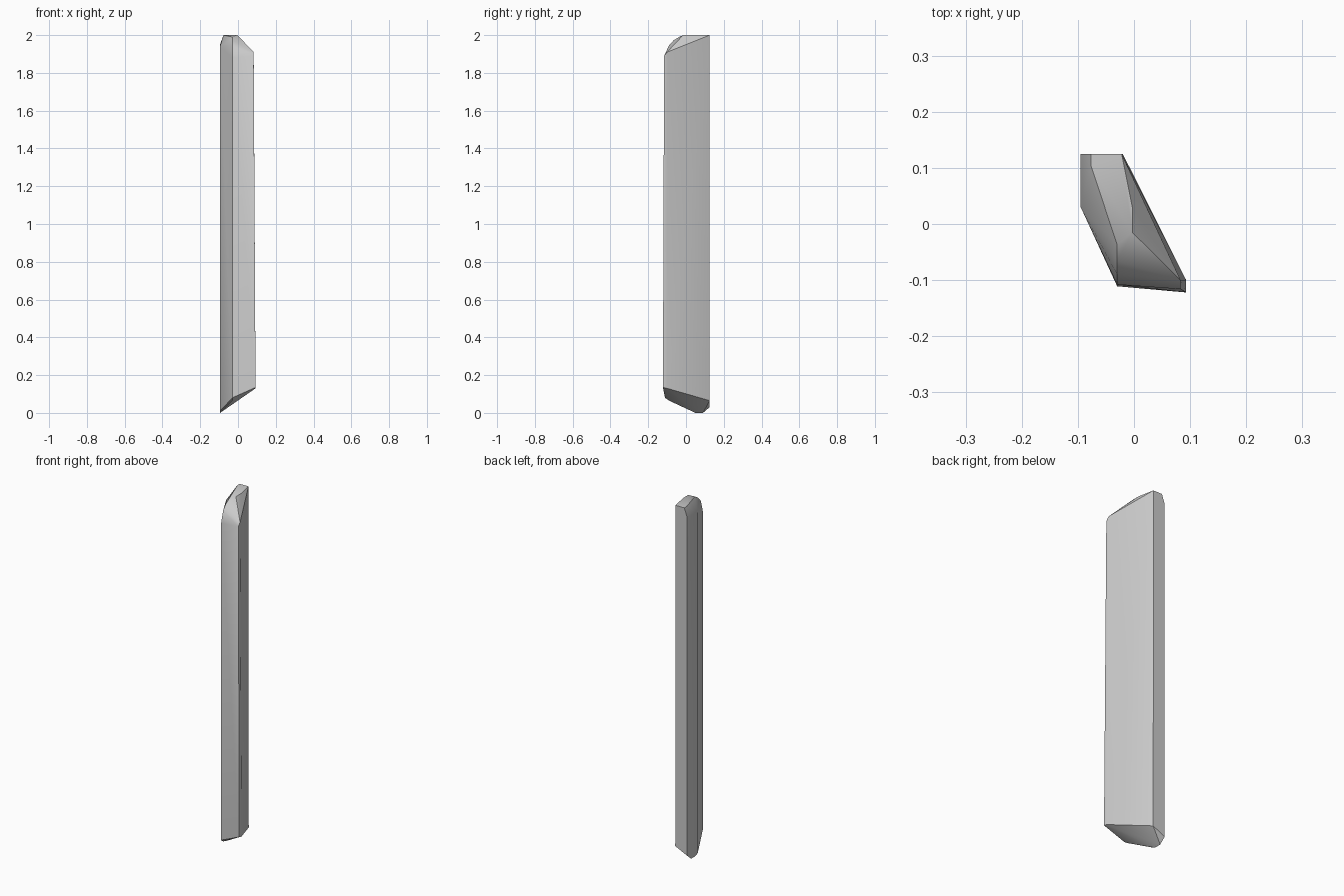
import bpy, bmesh, math

if "Cube" in bpy.data.objects:
    bpy.data.objects.remove(bpy.data.objects["Cube"])

# Cut corners of a tall leaning slab; the solid is their convex hull
BOTTOM = [(-.095, .05, 0), (-.095, .09, 0), (-.095, .03, .01), (-.095, .125, .03),
          (-.02, .125, .065), (.093, -.10, .13), (.093, -.122, .135),
          (-.03, -.111, .08), (-.03, -.09, .065)]
TOP = [(-.077, .125, 2), (-.077, .105, 2), (-.022, .125, 2), (-.003, .03, 2),
       (-.003, -.015, 2), (-.03, -.037, 1.99), (-.03, -.065, 1.973),
       (-.03, -.09, 1.945), (-.03, -.108, 1.88), (-.095, .03, 1.94),
       (-.095, .125, 1.95), (.083, -.10, 1.91), (.083, -.116, 1.89)]

# Slab
mesh = bpy.data.meshes.new("stone_slab")
bm = bmesh.new()
for p in BOTTOM + TOP:
    bm.verts.new(p)
res = bmesh.ops.convex_hull(bm, input=bm.verts)
loose = [v for v in bm.verts if not v.link_faces]
bmesh.ops.delete(bm, geom=loose, context='VERTS')
bmesh.ops.dissolve_limit(bm, angle_limit=math.radians(1), verts=bm.verts, edges=bm.edges)
bmesh.ops.recalc_face_normals(bm, faces=bm.faces)
bm.to_mesh(mesh)
bm.free()

slab = bpy.data.objects.new("stone_slab", mesh)
bpy.context.collection.objects.link(slab)

# Plain grey
grey = bpy.data.materials.new("grey")
grey.diffuse_color = (0.6, 0.6, 0.6, 1)
grey.use_nodes = True
grey.node_tree.nodes["Principled BSDF"].inputs["Base Color"].default_value = grey.diffuse_color
mesh.materials.append(grey)

# Soft shading over the small facets, sharp main edges
bpy.context.view_layer.objects.active = slab
slab.select_set(True)
bpy.ops.object.shade_smooth_by_angle(angle=math.radians(30))
